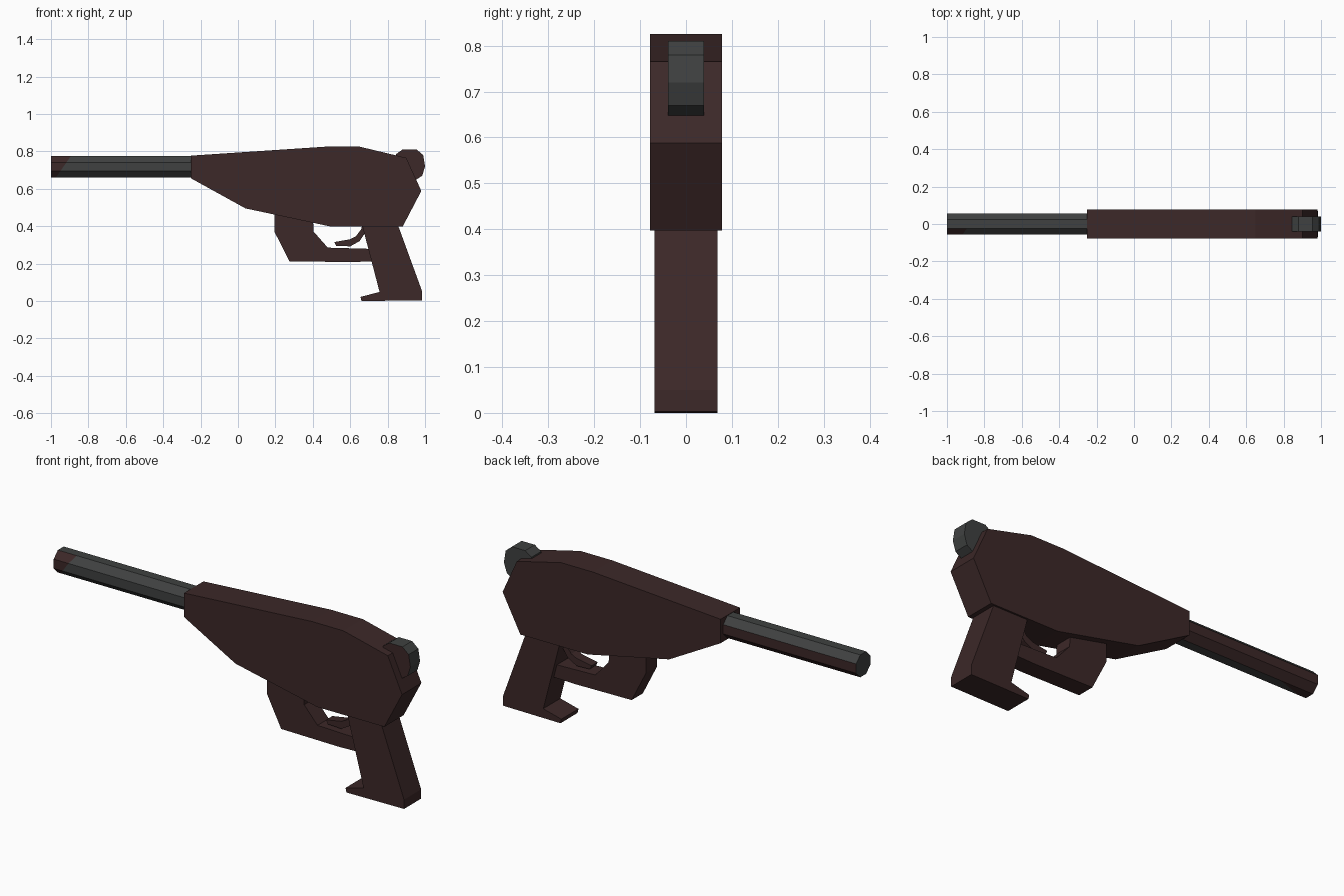
import bpy, bmesh, math
from mathutils import Vector

if "Cube" in bpy.data.objects:
    bpy.data.objects.remove(bpy.data.objects["Cube"])


def material(name, rgb):
    m = bpy.data.materials.new(name)
    m.diffuse_color = (*rgb, 1)
    m.use_nodes = True
    m.node_tree.nodes["Principled BSDF"].inputs["Base Color"].default_value = m.diffuse_color
    return m


BROWN = material("dark_brown", (0.045, 0.021, 0.021))
GRAY = material("gunmetal_gray", (0.050, 0.053, 0.052))


def finish(bm, name, mats):
    bmesh.ops.recalc_face_normals(bm, faces=bm.faces[:])
    me = bpy.data.meshes.new(name)
    bm.to_mesh(me)
    bm.free()
    for m in mats:
        me.materials.append(m)
    ob = bpy.data.objects.new(name, me)
    bpy.context.collection.objects.link(ob)
    return ob


def prism(name, profile, half, mats=(BROWN,), rule=None):
    """Extrude an x-z profile along y, from -half to +half."""
    bm = bmesh.new()
    face = bm.faces.new([bm.verts.new((x, -half, z)) for x, z in profile])
    ext = bmesh.ops.extrude_face_region(bm, geom=[face], use_keep_orig=True)
    moved = [g for g in ext["geom"] if isinstance(g, bmesh.types.BMVert)]
    bmesh.ops.translate(bm, verts=moved, vec=(0, 2 * half, 0))
    bmesh.ops.recalc_face_normals(bm, faces=bm.faces[:])
    if rule:
        for f in bm.faces:
            f.material_index = rule(f)
    return finish(bm, name, mats)


# Main body
prism("body", [(-0.25, 0.655), (-0.25, 0.777), (0.47, 0.825), (0.65, 0.825),
               (0.90, 0.765), (0.98, 0.588), (0.88, 0.397), (0.50, 0.397),
               (0.04, 0.495)], 0.078)

# Grip with forward foot
prism("grip", [(0.66, 0.42), (0.85, 0.42), (0.985, 0.05), (0.985, 0.003),
               (0.66, 0.0), (0.655, 0.022), (0.757, 0.048)], 0.069)

# Trigger guard
prism("trigger_guard", [(0.195, 0.50), (0.195, 0.37), (0.275, 0.212),
                        (0.60, 0.208), (0.73, 0.212), (0.73, 0.278),
                        (0.48, 0.285), (0.405, 0.37), (0.40, 0.45)], 0.045)

# Curved trigger
prism("trigger", [(0.665, 0.42), (0.66, 0.385), (0.63, 0.345), (0.60, 0.33),
                  (0.515, 0.315), (0.525, 0.295), (0.60, 0.292),
                  (0.65, 0.32), (0.68, 0.365), (0.70, 0.42)], 0.025)

# Rear knob: brown front cap, gray elsewhere
prism("rear_knob", [(0.845, 0.785), (0.88, 0.81), (0.955, 0.81), (0.99, 0.78),
                    (1.0, 0.72), (0.985, 0.67), (0.945, 0.643), (0.89, 0.645),
                    (0.85, 0.68), (0.835, 0.73)], 0.039, (BROWN, GRAY),
      lambda f: 0 if f.normal.y < -0.9 else 1)

# Octagonal barrel along x
bm = bmesh.new()
R = 0.057 / math.cos(math.pi / 8)
ring = [bm.verts.new((-1, R * math.cos(a), 0.718 + R * math.sin(a)))
        for a in ((i + 0.5) * math.pi / 4 for i in range(8))]
cap = bm.faces.new(ring)
ext = bmesh.ops.extrude_face_region(bm, geom=[cap], use_keep_orig=True)
bmesh.ops.translate(bm, vec=(0.78, 0, 0),
                    verts=[g for g in ext["geom"] if isinstance(g, bmesh.types.BMVert)])
bmesh.ops.recalc_face_normals(bm, faces=bm.faces[:])


def is_front(f):
    return f.normal.y < -0.5


def is_bottom(f):
    return f.normal.z < -0.9


# Slanted colour border at the muzzle, on the front and bottom sides
cuts = [(is_front, Vector((-0.96, 0, 0.68)), Vector((1, 0, -0.7)).normalized()),
        (is_bottom, Vector((-0.96, -0.024, 0.66)), Vector((1, -3, 0)).normalized())]
for test, co, no in cuts:
    faces = [f for f in bm.faces if test(f)]
    geom = list({g for f in faces for g in (*f.verts, *f.edges)}) + faces
    bmesh.ops.bisect_plane(bm, geom=geom, plane_co=co, plane_no=no)
bm.normal_update()
for f in bm.faces:
    brown = f.normal.y > 0.5 and f.normal.z < 0.3
    for test, co, no in cuts:
        if test(f) and (f.calc_center_median() - co).dot(no) < 0:
            brown = True
    f.material_index = 0 if brown else 1
finish(bm, "barrel", (BROWN, GRAY))
